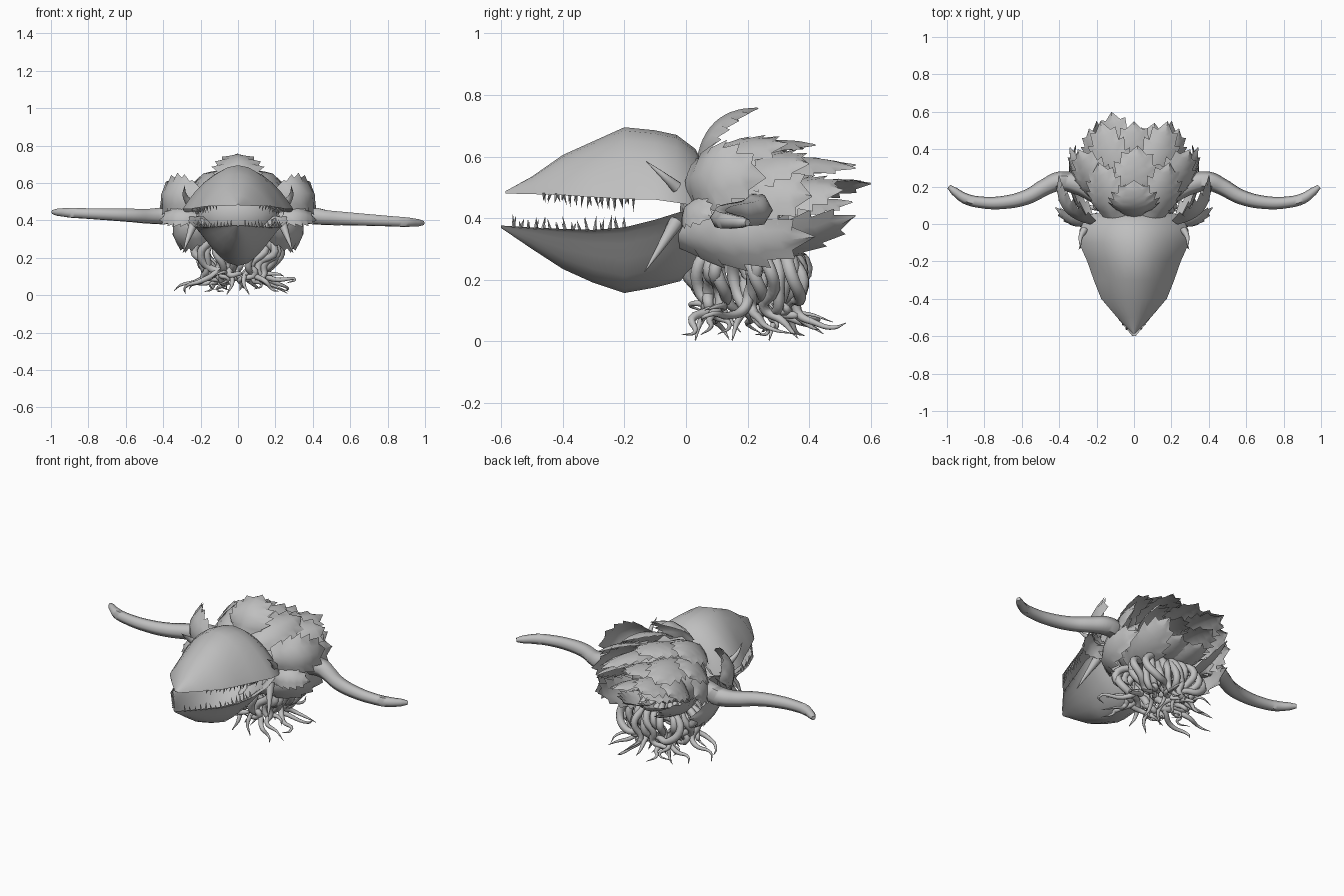
import bpy, bmesh, math, random
from mathutils import Vector

if "Cube" in bpy.data.objects:
    bpy.data.objects.remove(bpy.data.objects["Cube"])

random.seed(7)
grey = bpy.data.materials.new("plain_grey")
grey.diffuse_color = (0.52, 0.52, 0.52, 1)
grey.use_nodes = True
grey.node_tree.nodes["Principled BSDF"].inputs["Base Color"].default_value = grey.diffuse_color


def finish(ob, angle=40):
    if not ob.data.materials:
        ob.data.materials.append(grey)
    bpy.ops.object.select_all(action='DESELECT')
    ob.select_set(True)
    bpy.context.view_layer.objects.active = ob
    bpy.ops.object.shade_smooth_by_angle(angle=math.radians(angle))


def from_bmesh(name, bm, angle=40):
    me = bpy.data.meshes.new(name)
    bm.to_mesh(me)
    bm.free()
    ob = bpy.data.objects.new(name, me)
    bpy.context.collection.objects.link(ob)
    finish(ob, angle)


def tubes(name, paths, sides=2):
    """Tapered round tubes; each path is a list of (x, y, z, radius)."""
    cu = bpy.data.curves.new(name, 'CURVE')
    cu.dimensions = '3D'
    cu.bevel_depth = 1
    cu.bevel_resolution = sides
    cu.resolution_u = 5
    cu.use_fill_caps = True
    for path in paths:
        sp = cu.splines.new('BEZIER')
        sp.bezier_points.add(len(path) - 1)
        for bp, p in zip(sp.bezier_points, path):
            bp.co = p[:3]
            bp.radius = p[3]
            bp.handle_left_type = bp.handle_right_type = 'AUTO'
    ob = bpy.data.objects.new(name, cu)
    bpy.context.collection.objects.link(ob)
    bpy.ops.object.select_all(action='DESELECT')
    ob.select_set(True)
    bpy.context.view_layer.objects.active = ob
    bpy.ops.object.convert(target='MESH')
    finish(bpy.context.view_layer.objects.active, 60)


def jaw(name, stations, power):
    """Hollow beak half lofted along y; station = (y, half width, lip z, ridge z)."""
    bm = bmesh.new()
    n = 14
    rings = []
    for y, w, lip, ridge in stations:
        ring = []
        for i in range(n + 1):
            t = math.pi * i / n
            ring.append((w * math.cos(t), y, lip + (ridge - lip) * max(0, math.sin(t)) ** power))
        for i in range(n - 1, 0, -1):
            t = math.pi * i / n
            ring.append((0.93 * w * math.cos(t), y, lip + 0.8 * (ridge - lip) * math.sin(t) ** power))
        rings.append([bm.verts.new(p) for p in ring])
    for a, b in zip(rings, rings[1:]):
        for i in range(len(a)):
            j = (i + 1) % len(a)
            bm.faces.new((a[i], a[j], b[j], b[i]))
    # closed tip and back
    for ring in (rings[0], rings[-1]):
        for i in range(n):
            a, b = ring[i], ring[i + 1]
            c, d = ring[(2 * n - i - 1) % (2 * n)], ring[(2 * n - i) % (2 * n)]
            quad = list(dict.fromkeys((a, b, c, d)))
            if len(quad) > 2:
                bm.faces.new(quad)
    bmesh.ops.recalc_face_normals(bm, faces=bm.faces)
    from_bmesh(name, bm, 35)


UPPER = [(-0.585, 0.008, 0.48, 0.488), (-0.5, 0.09, 0.478, 0.535), (-0.4, 0.175, 0.475, 0.605),
         (-0.3, 0.215, 0.468, 0.65), (-0.2, 0.25, 0.462, 0.695), (-0.1, 0.295, 0.46, 0.685),
         (-0.03, 0.29, 0.45, 0.67), (0.03, 0.26, 0.44, 0.625), (0.055, 0.22, 0.44, 0.58)]
LOWER = [(-0.6, 0.008, 0.376, 0.368), (-0.5, 0.09, 0.37, 0.30), (-0.4, 0.17, 0.365, 0.235),
         (-0.3, 0.21, 0.362, 0.19), (-0.2, 0.24, 0.37, 0.157), (-0.1, 0.265, 0.395, 0.175),
         (-0.02, 0.26, 0.42, 0.195), (0.04, 0.21, 0.425, 0.25)]
jaw("upper_jaw", UPPER, 1.9)
jaw("lower_jaw", LOWER, 2.9)


def teeth(name, stations, sign, count, start, end):
    """Row of slim uneven teeth following both sides of a lip."""
    bm = bmesh.new()
    for k in range(count):
        y = start + (end - start) * k / (count - 1)
        for a, b in zip(stations, stations[1:]):
            if a[0] <= y <= b[0]:
                f = (y - a[0]) / (b[0] - a[0])
                w = a[1] + f * (b[1] - a[1])
                z = a[2] + f * (b[2] - a[2])
        for side in (-1, 1):
            h = random.uniform(0.018, 0.045)
            r = random.uniform(0.005, 0.008)
            x = side * w * 0.95
            base = [bm.verts.new((x + r * math.cos(i * math.tau / 5), y + r * math.sin(i * math.tau / 5),
                                  z - sign * 0.004)) for i in range(5)]
            tip = bm.verts.new((x * 0.95, y + random.uniform(-0.012, 0.012), z + sign * h))
            for i in range(5):
                bm.faces.new((base[i], base[(i + 1) % 5], tip))
    bmesh.ops.recalc_face_normals(bm, faces=bm.faces)
    from_bmesh(name, bm)


teeth("upper_teeth", UPPER, -1, 15, -0.46, -0.17)
teeth("lower_teeth", LOWER, 1, 16, -0.56, -0.2)

# thorns at the mouth corners
tubes("mouth_thorns", [[(s * 0.265, -0.03, 0.5, 0.02), (s * 0.285, -0.07, 0.535, 0.012),
                        (s * 0.285, -0.13, 0.585, 0.001)] for s in (-1, 1)] +
      [[(s * 0.235, -0.03, 0.39, 0.026), (s * 0.265, -0.08, 0.31, 0.014),
        (s * 0.295, -0.135, 0.225, 0.001)] for s in (-1, 1)])

# core body hidden under the leaves
bm = bmesh.new()
bmesh.ops.create_uvsphere(bm, u_segments=20, v_segments=12, radius=1)
for v in bm.verts:
    v.co = (v.co.x * 0.22, 0.16 + v.co.y * 0.18, 0.43 + v.co.z * 0.16)
from_bmesh("body", bm)


def leaf(name, base, tip, normal, width, bulge):
    """Broad cupped leaf with a few large saw-toothed lobes."""
    base, tip = Vector(base), Vector(tip)
    d = tip - base
    n = Vector(normal)
    n = (n - d * (n.dot(d) / d.length_squared)).normalized()
    s = d.normalized().cross(n)
    bm = bmesh.new()
    rows = []
    lobes = 6
    us = [(0, 1)] + [(k / lobes + o, j) for k in range(1, lobes)
                     for o, j in ((-0.05, 1.14), (0.02, 0.9))] + [(1, 0)]
    for u, jag in us:
        w = width * math.sin(math.pi * (0.14 + 0.86 * u) ** 0.95) ** 0.8 * jag if u < 1 else 0
        row = []
        for v in (-1, -0.5, 0, 0.5, 1):
            uu = u + (0.09 * abs(v) ** 2 if jag > 1 else 0)
            up = bulge * d.length * 4 * u * (1 - u) - 0.32 * w * v * v + (0.005 if v == 0 else 0)
            row.append(bm.verts.new(base + d * uu + s * (v * w) + n * up))
        rows.append(row)
    for a, b in zip(rows, rows[1:]):
        for i in range(4):
            bm.faces.new((a[i], b[i], b[i + 1], a[i + 1]))
    bmesh.ops.remove_doubles(bm, verts=bm.verts, dist=0.0005)
    from_bmesh(name, bm, 50)


# leaves: base, tip, outward normal, half width, bulge
PAIRS = [
    ((.23, .0, .52), (.40, .26, .53), (.85, -.5, .25), .11, .25),
    ((.11, .03, .585), (.19, .33, .64), (.45, -.2, .9), .11, .10),
    ((.15, .13, .545), (.30, .40, .575), (.6, 0, .8), .11, .10),
    ((.08, .18, .56), (.18, .55, .56), (.25, 0, 1), .105, .09),
    ((.2, .12, .48), (.34, .41, .47), (.9, -.2, .4), .11, .14),
    ((.14, .25, .47), (.24, .51, .49), (.6, .2, .7), .10, .10),
    ((.07, .28, .42), (.11, .54, .45), (.2, .4, .7), .10, .08),
    ((.18, -.03, .35), (.31, .42, .34), (.9, -.1, -.2), .095, .2),
    ((.15, .14, .29), (.20, .55, .41), (.6, .1, -.7), .10, .10),
    ((.07, .25, .3), (.07, .50, .37), (.1, .4, -.8), .10, .08),
    ((.22, .0, .42), (.42, .09, .40), (.3, -.7, .5), .06, .2),
]
for i, (b, t, nm, w, bl) in enumerate(PAIRS):
    for side, label in ((1, "right"), (-1, "left")):
        leaf(f"leaf_{label}_{i}", *[(side * p[0], p[1], p[2]) for p in (b, t, nm)], w, bl)
SINGLES = [
    ((0, .04, .60), (0, .235, .755), (0, -.7, .7), .125, .2),
    ((0, .1, .59), (.02, .42, .635), (0, 0, 1), .125, .10),
    ((0, .25, .53), (0, .55, .57), (0, .1, 1), .11, .08),
    ((-.07, .3, .48), (-.12, .6, .51), (-.3, .2, .9), .10, .08),
]
for i, args in enumerate(SINGLES):
    leaf(f"leaf_middle_{i}", *args)

# long vine arms, the right one drooping a little
ARM = [(.18, .14, .43, .045), (.31, .215, .43, .055), (.4, .228, .425, .052), (.47, .2, .42, .045),
       (.57, .145, .42, .04), (.7, .115, .42, .035), (.82, .116, .42, .031), (.9, .135, .42, .029),
       (.96, .175, .42, .022), (.99, .2, .42, .012)]
for side, label, drift in ((1, "right", -.035), (-1, "left", .025)):
    tubes(f"{label}_arm", [[(side * x, y, z + drift * max(0, x - .4) / .6, r) for x, y, z, r in ARM]], 1)

# tangled hanging roots, some curling inwards and some reaching out
roots = []
COUNT = 28
for k in range(COUNT):
    a = math.tau * k / COUNT + random.uniform(-.12, .12)
    reach = random.uniform(.35, 1.4)
    floor = random.choice((.005, .02, .05, .09))
    swirl = random.uniform(-.9, .9)
    path = []
    for i, (rad, z, r) in enumerate(((.6, .31, .02), (1.05, .24, .021), (.9, .16, .02), (.75, .11, .017),
                                     (.3 + .6 * reach, .06 + floor / 2, .013), (1.15 * reach, floor + .025, .007),
                                     (1.3 * reach, floor + .005, .001))):
        j = .035 if z < .28 else 0
        b = a + swirl * i / 6
        path.append((rad * .2 * math.cos(b) + random.uniform(-j, j),
                     .2 + rad * .165 * math.sin(b) + random.uniform(-j, j),
                     z + random.uniform(-.005, .015), r))
    roots.append(path)
roots.append([(.05, .33, .28, .02), (.08, .38, .2, .02), (.05, .36, .1, .016), (.08, .42, .06, .01),
              (.1, .48, .045, .007), (.09, .52, .06, .001)])
# thicker coiled roots crossing below the body
for side in (-1, 1):
    for y in (.08, .2, .32):
        roots.append([(side * .14, y, .3, .022), (side * .2, y + .02, .22, .022), (side * .14, y + .05, .14, .02),
                      (side * .06, y + .02, .13, .017), (side * .03, y - .03, .07, .011),
                      (side * .06, y - .05, .004, .002)])
tubes("roots", roots)
